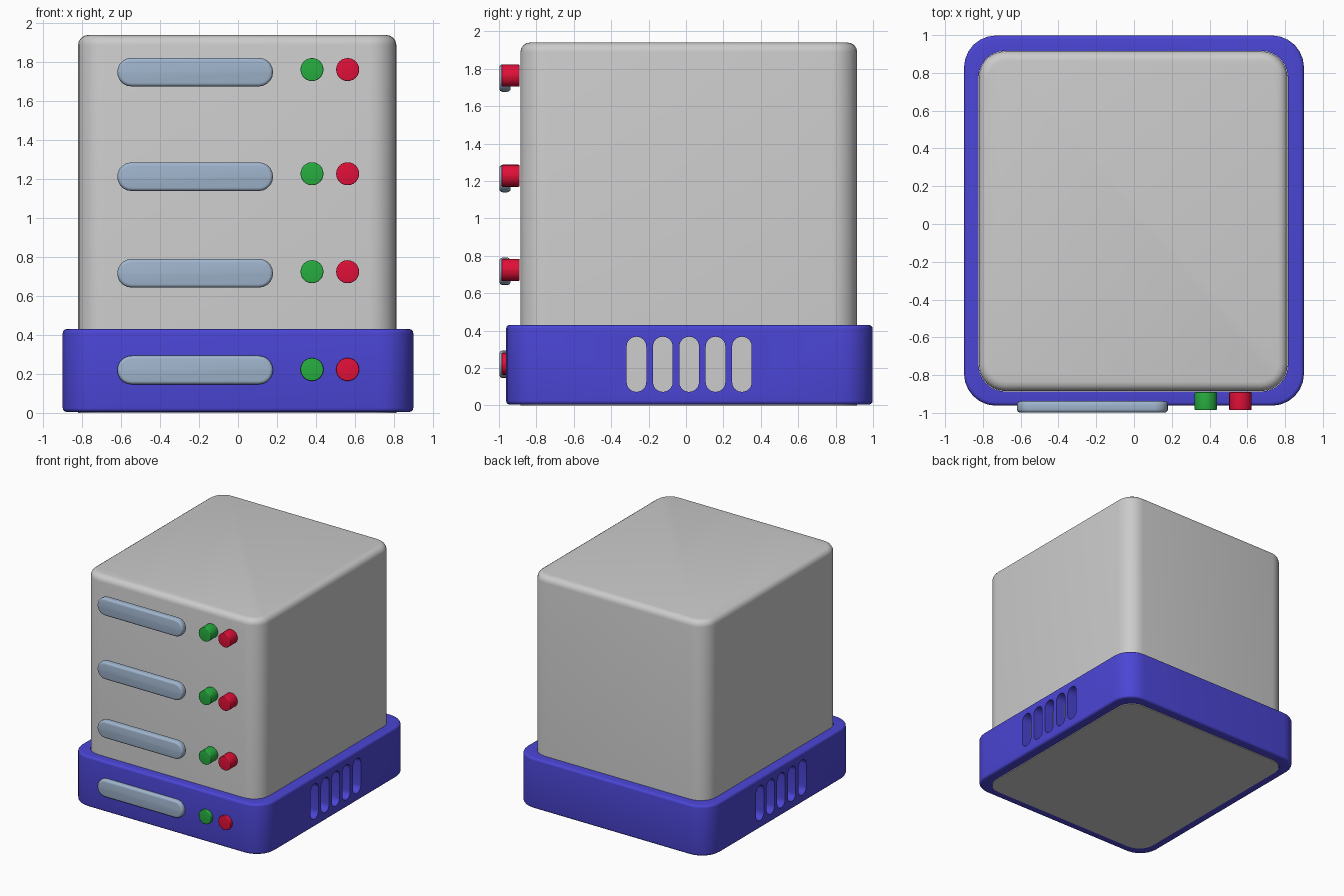
import bpy, bmesh, math
from mathutils import Matrix

if "Cube" in bpy.data.objects:
    bpy.data.objects.remove(bpy.data.objects["Cube"])


def material(name, rgb):
    m = bpy.data.materials.new(name)
    m.diffuse_color = (*rgb, 1)
    m.use_nodes = True
    m.node_tree.nodes["Principled BSDF"].inputs["Base Color"].default_value = m.diffuse_color
    return m


BLUE = material("blue", (0.07, 0.06, 0.66))
STEEL = material("steel_blue", (0.35, 0.46, 0.61))
GREEN = material("green", (0.02, 0.42, 0.05))
RED = material("red", (0.75, 0.005, 0.04))

# Extrusion axes: prisms are drawn in local XY and extruded along local Z
UP = Matrix.Identity(4)
FRONT = Matrix.Rotation(math.pi / 2, 4, 'X')            # local x->x, y->z, z->-y
SIDE = Matrix(((0, 0, 1, 0), (1, 0, 0, 0), (0, 1, 0, 0), (0, 0, 0, 1)))  # x->y, y->z, z->x


def rounded_rect(w, h, r, seg):
    pts = []
    for i, (sx, sy) in enumerate(((1, 1), (-1, 1), (-1, -1), (1, -1))):
        for k in range(seg + 1):
            a = math.pi / 2 * (i + k / seg)
            pts.append((sx * (w / 2 - r) + r * math.cos(a),
                        sy * (h / 2 - r) + r * math.sin(a)))
    return pts


def prism(name, w, h, depth, r, loc, axis=UP, mat=None, seg=6,
          top_bevel=0, bottom_bevel=0):
    """Rounded-rectangle prism centred on loc, with softened cap edges."""
    bm = bmesh.new()
    base = bm.faces.new([bm.verts.new((x, y, -depth / 2))
                         for x, y in rounded_rect(w, h, r, seg)])
    ext = bmesh.ops.extrude_face_region(bm, geom=[base])["geom"]
    bmesh.ops.translate(bm, vec=(0, 0, depth),
                        verts=[v for v in ext if isinstance(v, bmesh.types.BMVert)])
    bmesh.ops.remove_doubles(bm, verts=bm.verts, dist=1e-5)
    for amount, sign in ((top_bevel, 1), (bottom_bevel, -1)):
        if amount:
            edges = [e for e in bm.edges
                     if all(abs(v.co.z - sign * depth / 2) < 1e-5 for v in e.verts)]
            bmesh.ops.bevel(bm, geom=edges, offset=amount, segments=4,
                            profile=0.5, affect='EDGES')
    bmesh.ops.recalc_face_normals(bm, faces=bm.faces)
    bm.transform(Matrix.Translation(loc) @ axis)
    bmesh.ops.recalc_face_normals(bm, faces=bm.faces)
    mesh = bpy.data.meshes.new(name)
    bm.to_mesh(mesh)
    bm.free()
    ob = bpy.data.objects.new(name, mesh)
    bpy.context.collection.objects.link(ob)
    if mat:
        mesh.materials.append(mat)
    return ob


def cut(target, cutter):
    m = target.modifiers.new("cut", 'BOOLEAN')
    m.object = cutter
    m.operation = 'DIFFERENCE'
    m.solver = 'EXACT'
    bpy.context.view_layer.objects.active = target
    bpy.ops.object.modifier_apply(modifier=m.name)
    bpy.data.objects.remove(cutter)


# Main cabinet
body = prism("cabinet_body", 1.634, 1.80, 1.94, 0.14, (-0.004, 0.015, 0.97),
             top_bevel=0.05)

# Base collar, hollowed around the cabinet, with vent slots on both sides
collar = prism("base_collar", 1.80, 1.96, 0.425, 0.17, (0, 0.018, 0.2175), mat=BLUE,
               top_bevel=0.02, bottom_bevel=0.02)
cut(collar, prism("cutter_hollow", 1.638, 1.804, 1.0, 0.142, (-0.004, 0.015, 0.22)))
for i in range(5):
    cut(collar, prism("cutter_slot", 0.105, 0.295, 2.4, 0.052,
                      (0, -0.265 + 0.141 * i, 0.22), SIDE))

# Drive bays: a slim handle bar and two indicator buttons per row
parts = [body, collar]
for i, (bar_z, button_z) in enumerate(((0.22, 0.223), (0.717, 0.725),
                                       (1.213, 1.228), (1.75, 1.763))):
    parts.append(prism(f"drive_handle_{i + 1}", 0.80, 0.147, 0.06, 0.073,
                       (-0.22, -0.968, bar_z), FRONT, STEEL, 5, 0.018, 0.018))
    for name, x, mat in (("green_button", 0.38, GREEN), ("red_button", 0.563, RED)):
        parts.append(prism(f"{name}_{i + 1}", 0.118, 0.118, 0.096, 0.0585,
                           (x, -0.938, button_z), FRONT, mat, 6, 0.006, 0.006))

# Smooth shading with crisp edges kept
bpy.ops.object.select_all(action='DESELECT')
for ob in parts:
    ob.select_set(True)
bpy.context.view_layer.objects.active = body
bpy.ops.object.shade_smooth_by_angle(angle=math.radians(35))
